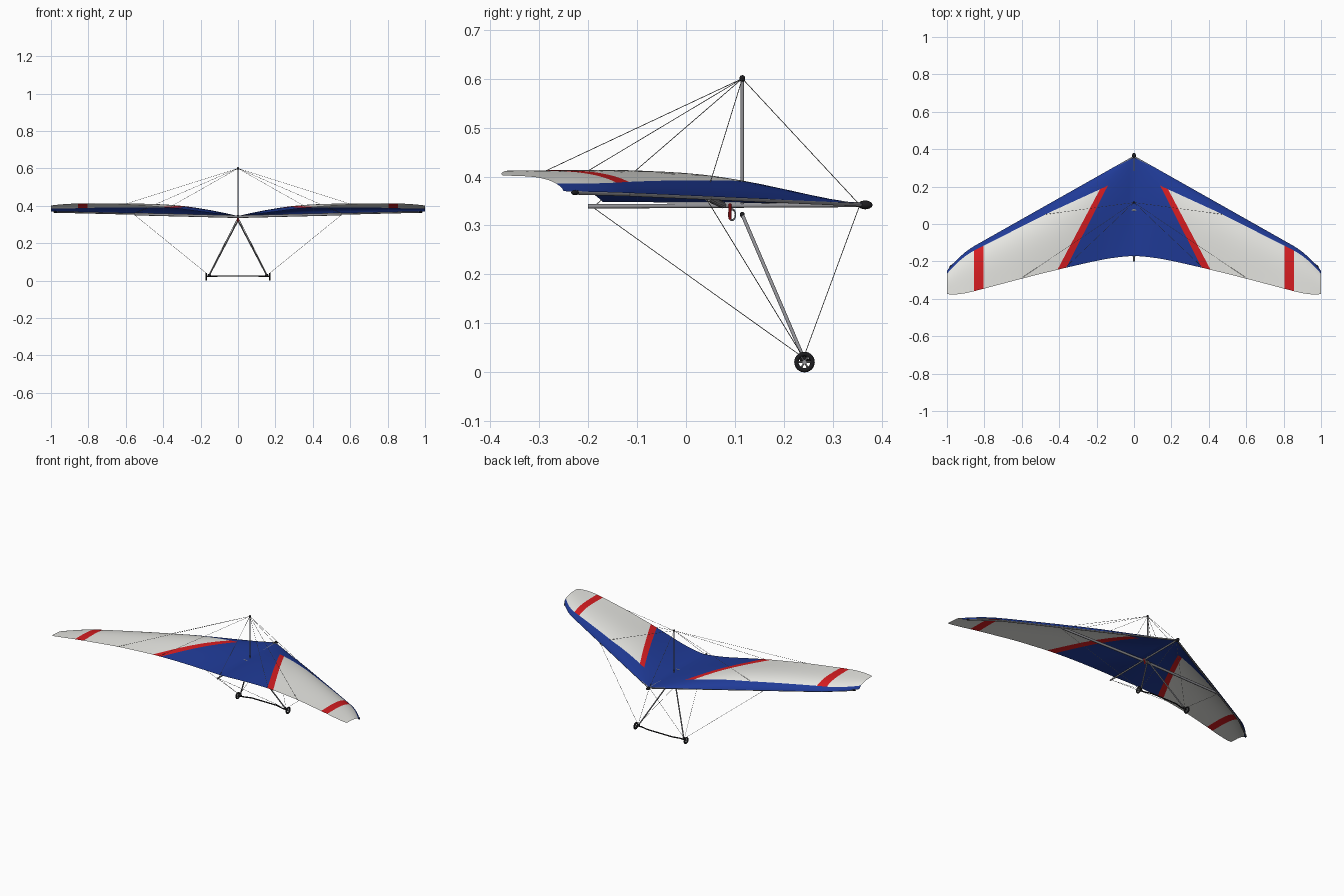
import bpy, bmesh, math
from mathutils import Vector, Matrix

if "Cube" in bpy.data.objects:
    bpy.data.objects.remove(bpy.data.objects["Cube"])


def material(name, rgb):
    m = bpy.data.materials.new(name)
    m.diffuse_color = (*rgb, 1)
    m.use_nodes = True
    m.node_tree.nodes["Principled BSDF"].inputs["Base Color"].default_value = m.diffuse_color
    return m


BLUE = material("sail_blue", (0.014, 0.043, 0.31))
WHITE = material("sail_white", (0.91, 0.91, 0.87))
RED = material("stripe_red", (0.68, 0.012, 0.015))
GREY = material("tube_grey", (0.28, 0.28, 0.30))
WIRE = material("wire_steel", (0.33, 0.33, 0.33))
BLACK = material("fitting_black", (0.012, 0.012, 0.014))


def finish(name, bm, *mats):
    me = bpy.data.meshes.new(name)
    bm.to_mesh(me)
    bm.free()
    for m in mats:
        me.materials.append(m)
    ob = bpy.data.objects.new(name, me)
    bpy.context.collection.objects.link(ob)
    return ob


def add_rod(bm, a, b, r, sides):
    a, b = Vector(a), Vector(b)
    d = b - a
    mat = Matrix.Translation((a + b) / 2) @ d.to_track_quat('Z', 'Y').to_matrix().to_4x4()
    bmesh.ops.create_cone(bm, cap_ends=True, segments=sides, radius1=r, radius2=r,
                          depth=d.length, matrix=mat)


def rods(name, paths, r, mat, sides=12):
    bm = bmesh.new()
    for path in paths:
        for a, b in zip(path, path[1:]):
            add_rod(bm, a, b, r, sides)
    return finish(name, bm, mat)


def ball(name, loc, size, mat, turn=0):
    bm = bmesh.new()
    m = Matrix.Translation(loc) @ Matrix.Rotation(turn, 4, 'Z') @ Matrix.Diagonal((*size, 1))
    bmesh.ops.create_uvsphere(bm, u_segments=16, v_segments=10, radius=1, matrix=m)
    return finish(name, bm, mat)


def add_ring(bm, centre, axis, major, minor, n=28, k=10, stretch=1.0):
    rot = Vector(axis).to_track_quat('Z', 'Y').to_matrix()
    grid = []
    for i in range(n):
        a = 2 * math.pi * i / n
        row = []
        for j in range(k):
            b = 2 * math.pi * j / k
            q = major + minor * math.cos(b)
            p = rot @ Vector((q * math.cos(a), q * math.sin(a), minor * math.sin(b)))
            p.z *= stretch
            row.append(bm.verts.new(p + Vector(centre)))
        grid.append(row)
    for i in range(n):
        for j in range(k):
            bm.faces.new((grid[i][j], grid[(i + 1) % n][j],
                          grid[(i + 1) % n][(j + 1) % k], grid[i][(j + 1) % k]))


def lerp(table, x):
    for (x0, v0), (x1, v1) in zip(table, table[1:]):
        if x <= x1:
            return v0 + (v1 - v0) * (x - x0) / (x1 - x0)
    return table[-1][1]


def smooth(table, x):
    # average over a short span, narrowing to nothing at both ends
    w = min(.06, x, 1 - x)
    return sum(lerp(table, x + w * k / 4) for k in range(-4, 5)) / 9


# ---- Sail: spanwise stations with a cambered chord, mirrored across the keel
TE_Y = [(0, -.170), (.1, -.178), (.2, -.196), (.4, -.242), (.6, -.292), (.8, -.345),
        (.9, -.371), (.95, -.381), (1, -.374)]
TE_Z = [(0, .348), (.1, .356), (.2, .369), (.3, .383), (.4, .394), (.6, .408),
        (.8, .412), (.9, .413), (1, .402)]
CAMBER = [(0, 0), (.1, .018), (.2, .030), (.3, .037), (.4, .039), (.6, .034),
          (.8, .027), (1, .015)]
BAND_W = [(0, .092), (.15, .080), (.45, .048), (.85, .024), (1, .016)]


def lead_y(x):
    return .365 - .565 * x - .05 * (max(0, x - .85) / .15) ** 2


def lead_z(x):
    return .345 + .025 * x


def sail_point(x, t):
    y = lead_y(x) + t * (smooth(TE_Y, x) - lead_y(x))
    z = lead_z(x) + t * (smooth(TE_Z, x) - lead_z(x))
    return (x, y, z + smooth(CAMBER, x) * math.sin(math.pi * t ** .6))


BAND, BODY, COLS = 4, 16, 40
bm = bmesh.new()
grid = []
for i in range(COLS + 1):
    x = i / COLS
    tb = lerp(BAND_W, x) / (lead_y(x) - smooth(TE_Y, x))   # leading band width
    ts = [tb * (k / BAND) ** 1.5 for k in range(BAND)]
    ts += [tb + (1 - tb) * k / BODY for k in range(BODY + 1)]
    grid.append([bm.verts.new(sail_point(x, t)) for t in ts])
for i in range(COLS):
    for j in range(BAND + BODY):
        f = bm.faces.new((grid[i][j], grid[i][j + 1], grid[i + 1][j + 1], grid[i + 1][j]))
        f.material_index = 0 if j < BAND else 1

# Stripe borders: (point, normal pointing outboard)
lines = []
for (x0, y0), (x1, y1) in (((.140, .205), (.365, -.24)), ((.172, .205), (.407, -.24)),
                           ((.805, 0), (.805, -1)), ((.855, 0), (.855, -1))):
    lines.append((Vector((x0, y0, 0)), Vector((y0 - y1, x1 - x0, 0)).normalized()))
for p, n in lines:
    bmesh.ops.bisect_plane(bm, geom=bm.verts[:] + bm.edges[:] + bm.faces[:],
                           plane_co=p, plane_no=n, dist=1e-5)
for f in bm.faces:
    if f.material_index:
        c = f.calc_center_median()
        zone = sum((c - p).dot(n) > 0 for p, n in lines)
        f.material_index = (0, 2, 1, 2, 1)[zone]
sail = finish("sail", bm, BLUE, WHITE, RED)
mirror = sail.modifiers.new("mirror", 'MIRROR')
mirror.use_clip = True

# ---- Airframe
APEX = (0, .115, .322)
TOP = (0, .115, .6)
NOSE = (0, .355, .342)
TAIL = (0, -.19, .337)
rods("keel", [[(0, -.2, .339), (0, .365, .342)]], .0045, GREY)
rods("king_post", [[(0, .115, .34), TOP]], .0035, GREY)
rods("crossbar", [[(0, .075, .342), (s * .55, .045, .356)] for s in (1, -1)], .007, GREY)
rods("leading_edge_tube", [[(s * .005, .357, .343), (s * .84, -.118, .364),
                            (s * .975, -.222, .367)] for s in (1, -1)], .0042, GREY)
ball("nose_cap", (0, .366, .342), (.010, .015, .009), BLACK)
ball("king_post_cap", TOP, (.006, .006, .007), BLACK)
for s in (1, -1):
    ball("leading_edge_cap", (s * .978, -.226, .367), (.006, .012, .005), BLACK, s * .9)

# ---- Control frame
rods("downtube", [[APEX, (s * .153, .24, .03)] for s in (1, -1)], .0037, GREY)
rods("base_bar", [[(-.172, .241, .022), (-.13, .241, .024), (-.085, .253, .025),
                   (.085, .253, .025), (.13, .241, .024), (.172, .241, .022)]], .0035, BLACK)
ball("frame_apex", APEX, (.005, .005, .006), BLACK)
for s in (1, -1):
    ball("frame_corner", (s * .153, .24, .028), (.009, .008, .009), BLACK)

# ---- Wheels
for s in (1, -1):
    c = Vector((s * .17, .242, .021))
    bm = bmesh.new()
    add_ring(bm, c, (1, 0, 0), .0165, .0045)
    finish("tyre", bm, BLACK)
    bm = bmesh.new()
    add_rod(bm, c - Vector((.005, 0, 0)), c + Vector((.005, 0, 0)), .005, 14)
    for k in range(6):
        a = k * math.pi / 3
        add_rod(bm, c, c + Vector((0, math.cos(a), math.sin(a))) * .014, .0017, 6)
    finish("wheel_spokes", bm, GREY)

# ---- Hang strap and clip
rods("hang_strap", [[(s * .005, .09, .345), (0, .09, .313)] for s in (1, -1)], .003, RED, 8)
bm = bmesh.new()
add_ring(bm, (0, .094, .322), (1, 0, 0), .007, .0014, 20, 6, 1.6)
finish("hang_clip", bm, GREY)

# ---- Rigging wires
upper = [[TOP, NOSE], [TOP, TAIL]]
lower = []
for s in (1, -1):
    corner = (s * .157, .24, .03)
    lower += [[corner, NOSE], [corner, TAIL], [corner, (s * .56, .04, .357)]]
    upper.append([TOP, (s * .56, .04, .357)])
    for x in (.37, .61):
        px, py, pz = sail_point(x, 1)
        upper.append([TOP, (s * px, py, pz)])
rods("upper_wires", upper, .0008, WIRE, 6)
rods("lower_wires", lower, .0008, WIRE, 6)

# ---- Smooth shading with sharp rims
for ob in bpy.context.scene.objects:
    ob.select_set(True)
bpy.context.view_layer.objects.active = sail
bpy.ops.object.shade_smooth_by_angle(angle=math.radians(40))
